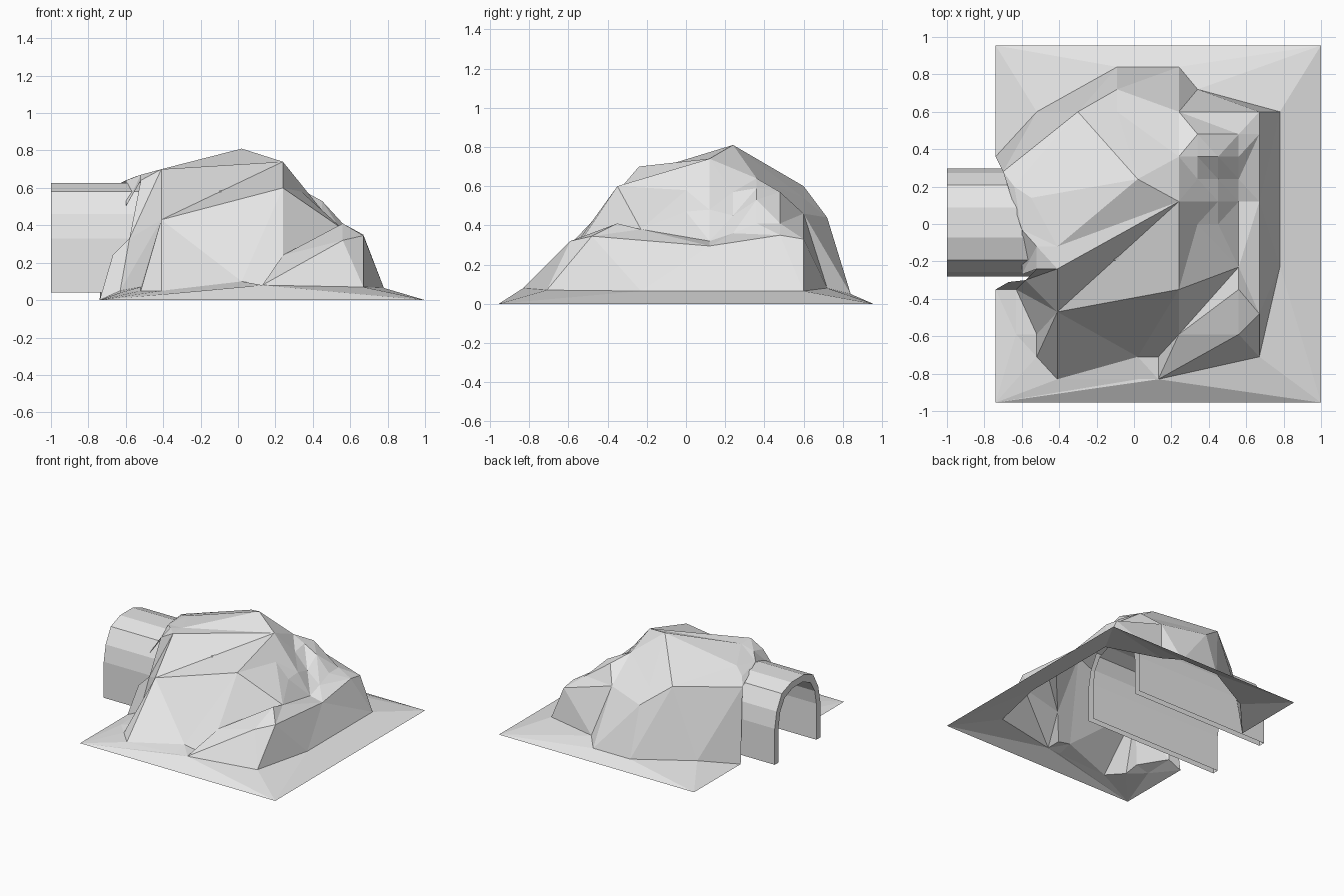
import bpy, bmesh
from mathutils import Vector
from mathutils.geometry import delaunay_2d_cdt

if "Cube" in bpy.data.objects:
    bpy.data.objects.remove(bpy.data.objects["Cube"])

grey = bpy.data.materials.new("stone_grey")
grey.diffuse_color = (0.8, 0.8, 0.8, 1)
grey.use_nodes = True
grey.node_tree.nodes["Principled BSDF"].inputs["Base Color"].default_value = grey.diffuse_color


def add_object(name, bm):
    mesh = bpy.data.meshes.new(name)
    bm.to_mesh(mesh)
    bm.free()
    mesh.materials.append(grey)
    obj = bpy.data.objects.new(name, mesh)
    bpy.context.collection.objects.link(obj)
    return obj


# Hillside break lines: each chain becomes a fixed crease in the faceted surface
border = [(-.74, .36, 0), (-.74, .955, 0), (1, .955, 0), (1, -.955, 0),
          (-.74, -.955, 0), (-.74, -.35, 0)]
foot = [(-.74, -.35, 0), (-.63, -.35, .05), (-.63, -.59, .04), (-.52, -.59, .07),
        (-.52, -.71, .05), (-.41, -.83, .05), (.02, -.83, .07), (.02, -.71, .10),
        (.13, -.71, .08), (.13, -.83, .08), (.67, -.71, .07), (.78, -.23, .065),
        (.78, .60, .065), (.34, .72, .08), (.24, .84, .05), (-.09, .84, .05),
        (-.52, .60, .06), (-.74, .36, 0)]
shoulder = [(.13, -.83, .08), (.24, -.59, .24), (.56, -.35, .41), (.56, -.23, .38),
            (.56, .12, .32), (.56, .24, .36), (.56, .36, .41), (.56, .48, .41)]
wall_top = [(.67, -.71, .07), (.67, -.48, .345), (.67, .12, .295), (.67, .48, .35),
            (.67, .60, .33), (.24, .60, .46), (-.09, .60, .54), (-.30, .60, .60),
            (-.70, .28, .58)]
front_crest = [(-.41, -.83, .05), (-.41, -.47, .43), (.24, -.35, .60), (.24, .12, .74),
               (.02, .24, .81), (-.41, -.12, .70), (-.41, -.24, .70), (-.41, -.47, .43),
               (.24, .12, .74), (-.41, -.24, .70)]
front_face = [(.02, -.71, .10), (.24, -.35, .60), (.24, -.59, .24), (.56, -.23, .38),
              (.24, -.35, .60), (.34, 0, .58)]
ledge = [(.24, .12, .74), (.34, 0, .57), (.45, 0, .47), (.45, .12, .48), (.45, .24, .45),
         (.34, .24, .57), (.34, .36, .59), (.34, .48, .57), (.24, .36, .64)]
notch = [(.34, .36, .59), (.45, .36, .53), (.56, .36, .41)]
mouth = [(-.70, .28, .58), (-.64, .20, .62), (-.55, .14, .66), (-.60, -.03, .64),
         (-.52, -.12, .67), (-.52, -.24, .64), (-.60, -.27, .50), (-.58, -.30, .33),
         (-.67, -.31, .24), (-.74, -.35, 0)]
corner = [(.56, -.35, .41), (.56, -.59, .32), (.67, -.71, .07)]
back_spur = [(-.09, .60, .54), (-.09, .72, .44)]

points, edges = [], []
for chain in (border, foot, shoulder, wall_top, front_crest, front_face, ledge,
              notch, mouth, corner, back_spur):
    start = len(points)
    points += chain
    edges += [(i, i + 1) for i in range(start, len(points) - 1)]

co, _, tris, origin, _, _ = delaunay_2d_cdt(
    [Vector(p[:2]) for p in points], edges, [], 0, 1e-4)

bm = bmesh.new()
verts = []
for p, src in zip(co, origin):
    if src:
        z = points[src[0]][2]
    else:  # crossing creases: take the nearest known height
        z = min(points, key=lambda q: (Vector(q[:2]) - p).length)[2]
    verts.append(bm.verts.new((p.x, p.y, z)))
for t in tris:
    c = sum((co[i] for i in t), Vector((0, 0))) / len(t)
    # leave the tunnel entrance open
    if c.x < -.56 and -.30 < c.y < .30 and min(verts[i].co.z for i in t) < .45:
        continue
    bm.faces.new([verts[i] for i in t])
bmesh.ops.recalc_face_normals(bm, faces=bm.faces)
if sum(f.normal.z for f in bm.faces) < 0:
    bmesh.ops.reverse_faces(bm, faces=bm.faces)
add_object("hillside", bm)

# Tunnel: inner and outer arch skins extruded along x, rimmed at the mouth only
outer = [(.29, .04), (.29, .33), (.265, .46), (.20, .58), (.08, .625)]
inner = [(.24, .04), (.24, .33), (.22, .44), (.165, .53), (.065, .572)]


def arch(side):
    return side + [(-y, z) for y, z in reversed(side)]


bm = bmesh.new()
skins = [[[bm.verts.new((x, y + .008, z)) for y, z in arch(side)] for x in (-1, .2)]
         for side in (outer, inner)]
for a, b in (skins[0], skins[1], (skins[0][0], skins[1][0])):
    for i in range(len(a) - 1):
        bm.faces.new((a[i], a[i + 1], b[i + 1], b[i]))
bmesh.ops.recalc_face_normals(bm, faces=bm.faces)
if max(bm.faces, key=lambda f: f.calc_center_median().z).normal.z < 0:
    bmesh.ops.reverse_faces(bm, faces=bm.faces)
add_object("tunnel_arch", bm)
